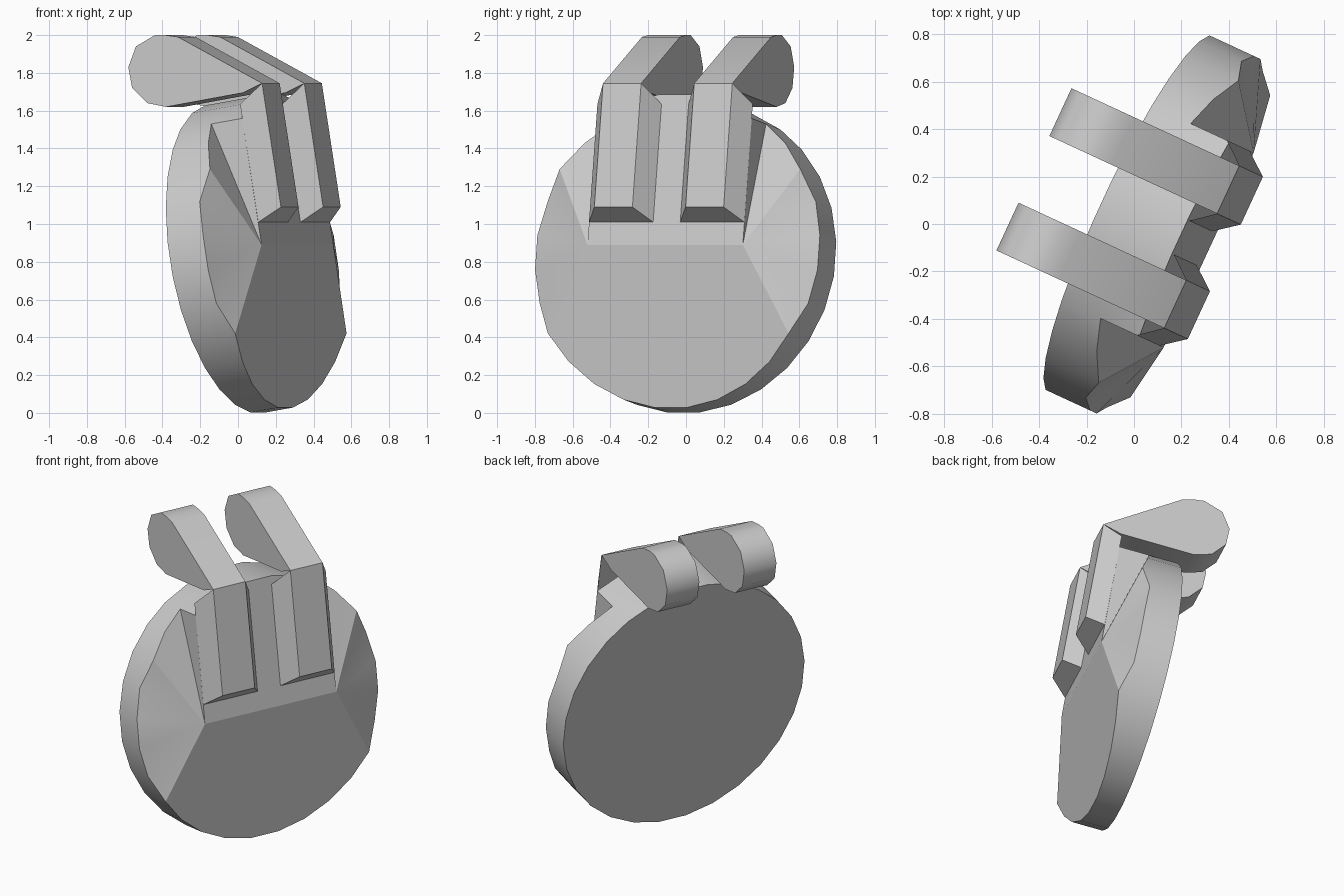
import bpy, bmesh, math
from mathutils import Vector

if "Cube" in bpy.data.objects:
    bpy.data.objects.remove(bpy.data.objects["Cube"])

# Horizontal axes: u points out of the front face, v runs across it
YAW = math.atan2(0.42, 0.908)
CU, SU = math.cos(YAW), math.sin(YAW)
MID = 0.032                    # v of the symmetry plane


def place(u, v, z):
    v += MID
    return Vector((CU * u + SU * v, -SU * u + CU * v, z))


grey = bpy.data.materials.new("grey")
grey.diffuse_color = (0.6, 0.6, 0.6, 1)
grey.use_nodes = True
grey.node_tree.nodes["Principled BSDF"].inputs["Base Color"].default_value = grey.diffuse_color


def finish(name, bm, angle, openings=()):
    bmesh.ops.recalc_face_normals(bm, faces=bm.faces)
    if openings:
        bmesh.ops.delete(bm, geom=list(openings), context='FACES_ONLY')
    me = bpy.data.meshes.new(name)
    bm.to_mesh(me)
    bm.free()
    ob = bpy.data.objects.new(name, me)
    me.materials.append(grey)
    bpy.context.collection.objects.link(ob)
    bpy.ops.object.select_all(action='DESELECT')
    ob.select_set(True)
    bpy.context.view_layer.objects.active = ob
    bpy.ops.object.shade_smooth_by_angle(angle=math.radians(angle), keep_sharp_edges=True)
    return ob


# Disc: tilted 28-sided drum whose front is cut by a lower plane and a mounting plane
N, R, HALF = 28, 0.829, 0.453
TILT = math.atan(0.163)
c, s = math.cos(TILT), math.sin(TILT)
RIM = {9: 0.25, 18: 0.25, 8: 0.2, 19: 0.2}   # uneven rim thickness near the top
FOOT = 0.183
bm = bmesh.new()
back, front, feet = [], [], {}
for k in range(N):
    a = 2 * math.pi * (k + 0.5) / N          # measured from the bottom
    if k in (11, 16):                        # corners of the mounting block
        a = math.pi + math.copysign(math.asin(HALF / R), k - 13.5)
    v, h = R * math.sin(a), -R * math.cos(a)
    u, z = -0.03 - h * s, 0.815 + h * c
    if k <= 4 or k >= 23:                    # lower flat face
        t = (0.260 + 0.080 * z - u) / (c - 0.080 * s)
    elif 11 <= k <= 16:                      # mounting block
        t = (0.485 - 0.17 * z - u) / (c + 0.17 * s)
    else:                                    # thin rim at the sides
        t = RIM.get(k, 0.21)
    back.append(bm.verts.new(place(u, v, z)))
    front.append(bm.verts.new(place(u + t * c, v, z + t * s)))
    if k in (11, 16):                        # foot of the block side wall
        feet[k] = bm.verts.new(place(u + FOOT * c, v, z + FOOT * s))
foot_r, foot_l = feet[11], feet[16]
cor_r = bm.verts.new(place(0.332, HALF, 0.89))
cor_l = bm.verts.new(place(0.332, -HALF, 0.89))
bm.faces.new(back)
for k in range(N):
    j = (k + 1) % N
    ring = [back[k], back[j], front[j], front[k]]
    if k == 10:
        ring[2] = foot_r
    elif k == 16:
        ring[3] = foot_l
    elif k == 11:
        ring.append(foot_r)
    elif k == 15:
        ring.insert(2, foot_l)
    bm.faces.new(ring)
bm.faces.new(front[23:] + front[:5] + [cor_r, cor_l])       # lower face
bm.faces.new(front[11:17] + [cor_l, cor_r])                 # mounting face
for corner, rim, top in ((cor_r, front[4:11] + [foot_r], front[11]),
                         (cor_l, front[23:16:-1] + [foot_l], front[16])):
    for p, q in zip(rim, rim[1:]):                          # side fans
        bm.faces.new((corner, p, q))
    bm.faces.new((corner, rim[-1], top))                    # block side wall
bm.edges.get((cor_r, cor_l)).smooth = False
finish("disc_body", bm, 30)

# Hooks: tapered upright bar plus a rounded arm reaching over the top
ARM = [(0.30, 1.745), (-0.19, 1.99), (-0.265, 2.0), (-0.325, 2.0), (-0.436, 1.94),
       (-0.48, 1.83), (-0.458, 1.72), (-0.37, 1.64), (-0.26, 1.62), (0.19, 1.695)]
for side, label in ((-1, "left"), (1, "right")):
    mid = side * 0.266

    bm = bmesh.new()
    rings = [[bm.verts.new(place(u, mid + d, z)) for u, z in ARM] for d in (-0.111, 0.111)]
    for r in rings:
        bm.faces.new(r)
    for i in range(len(ARM)):
        j = (i + 1) % len(ARM)
        bm.faces.new((rings[0][i], rings[0][j], rings[1][j], rings[1][i]))
    finish(label + "_hook_arm", bm, 50)

    # upright bar, open at the back and at the top
    bm = bmesh.new()
    loops = []
    for w, lo, hi in ((0.187, (0.313, 1.01), (0.207, 1.635)),
                      (0.111, (0.410, 1.09), (0.30, 1.745))):
        loops.append([bm.verts.new(place(p[0], mid + d, p[1]))
                      for p, d in ((lo, -w), (lo, w), (hi, w), (hi, -w))])
    ends = [bm.faces.new(loop) for loop in loops]
    sides = [bm.faces.new((loops[0][i], loops[0][(i + 1) % 4],
                           loops[1][(i + 1) % 4], loops[1][i])) for i in range(4)]
    finish(label + "_hook_bar", bm, 20, openings=(ends[0], sides[2]))
